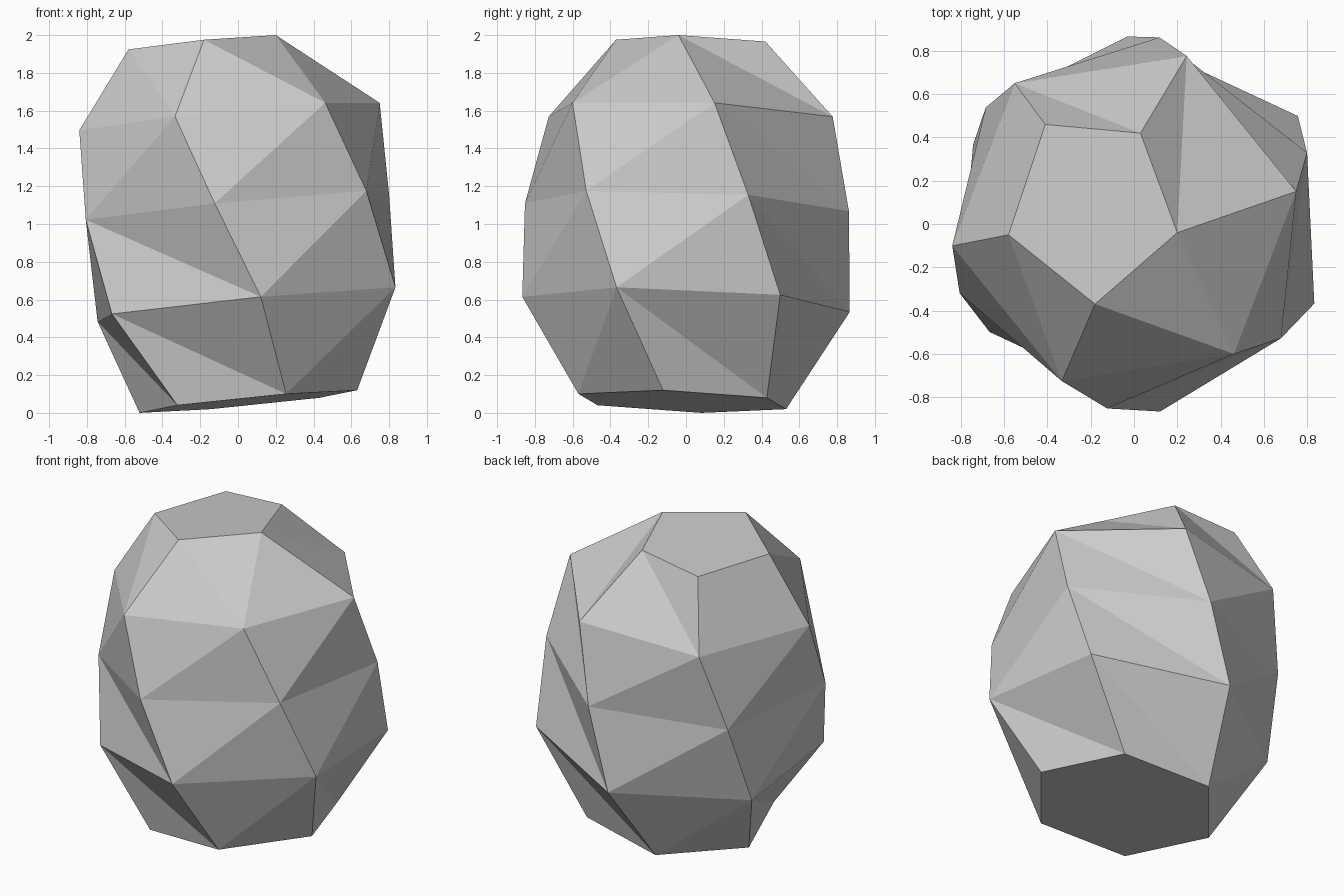
import bpy, bmesh
from math import cos, sin, radians

if "Cube" in bpy.data.objects:
    bpy.data.objects.remove(bpy.data.objects["Cube"])

# Each ring: radius, start angle, centre x, centre y, height on the axis
RINGS = [(0.585, -10, 0.055, -0.02, 0.054),
         (0.870, -25, 0.045, 0.00, 0.570),
         (0.866, -38, -0.003, 0.005, 1.089),
         (0.805, -51, -0.045, 0.025, 1.574)]
# Columns in each band whose quad folds inward along the long diagonal
INWARD = [{0, 1, 3, 4}, {1, 4}, {1}]
# Irregular five-sided crown
CROWN = [(0.20, -0.04), (-0.18, -0.37), (-0.58, -0.05), (-0.41, 0.46), (0.03, 0.42)]

bm = bmesh.new()


def point(x, y, h):
    # The whole stone leans slightly, so every ring lies on a tilted plane
    return bm.verts.new((x, y, h + 0.0975 * x - 0.038 * y))


rings = []
for r, start, cx, cy, h in RINGS:
    angles = [radians(start + 60 * k) for k in range(6)]
    rings.append([point(cx + r * cos(a), cy + r * sin(a), h) for a in angles])
crown = [point(x, y, 1.979) for x, y in CROWN]

# Twisted side bands
for low, high, inward in zip(rings, rings[1:], INWARD):
    for k in range(6):
        a, b = low[k], low[(k + 1) % 6]
        c, d = high[(k + 1) % 6], high[k]
        if k in inward:
            tris = [(a, b, d), (b, c, d)]
        else:
            tris = [(a, b, c), (a, c, d)]
        for t in tris:
            bm.faces.new(t)

# Facets between the top ring and the crown
r, p = rings[-1], crown
for f in [(p[0], r[0], r[1]), (p[0], r[1], r[2]), (p[0], r[2], p[4]),
          (p[4], r[2], r[3]), (p[4], r[3], p[3]), (p[3], r[3], r[4], p[2]),
          (p[2], r[4], r[5]), (p[2], r[5], p[1]), (p[1], r[5], r[0]),
          (p[1], r[0], p[0])]:
    bm.faces.new(f)

# Flat top and base
bm.faces.new(crown)
bm.faces.new(rings[0])
bmesh.ops.recalc_face_normals(bm, faces=bm.faces)

mesh = bpy.data.meshes.new("faceted_stone")
bm.to_mesh(mesh)
bm.free()
stone = bpy.data.objects.new("faceted_stone", mesh)
bpy.context.collection.objects.link(stone)
